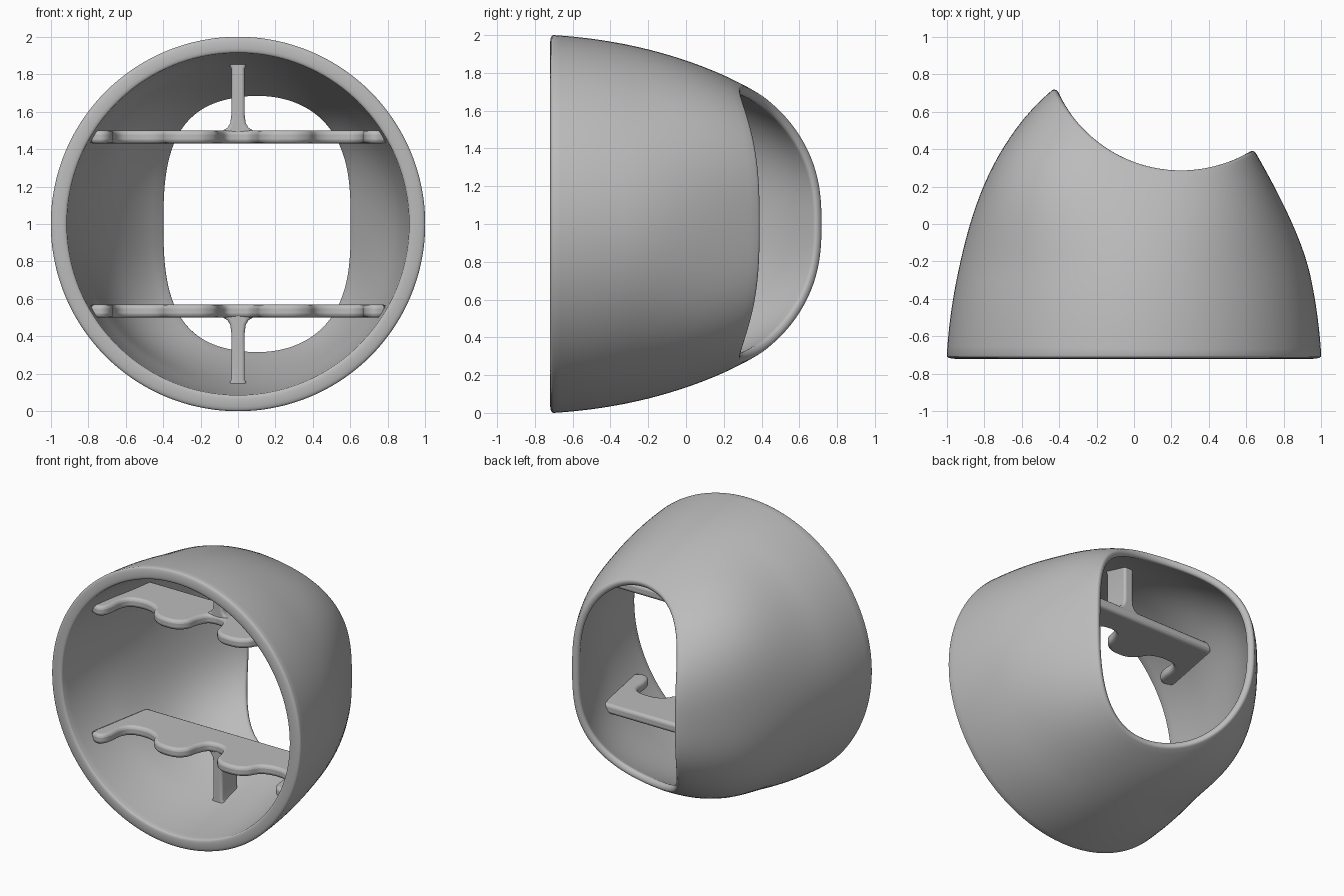
import bpy, bmesh, math
from mathutils import Vector

if "Cube" in bpy.data.objects:
    bpy.data.objects.remove(bpy.data.objects["Cube"])

grey = bpy.data.materials.new("plain grey")
grey.diffuse_color = (0.5, 0.5, 0.5, 1)
grey.use_nodes = True
grey.node_tree.nodes["Principled BSDF"].inputs["Base Color"].default_value = grey.diffuse_color

A, B, Y0 = 0.963, 1.765, -0.9      # mid-wall ellipsoid, revolved about the y axis
HALF, THIN = 0.043, 0.017          # half wall thickness, and its loss towards the opening
FRONT_CAP, RIM_CAP = 0.015, 0.022  # depth of the rounded edges
FRONT_Y = -0.72 + FRONT_CAP
CUT_X, CUT_Y, CUT_R = 0.25, 1.005, 0.72 + RIM_CAP   # upright cylinder cutting the opening
STEPS, ROWS, CAP = 144, 28, 8


def wall_point(y, ang):
    """Round at the front, slightly squared and lopsided towards the back."""
    r = A * math.sqrt(max(0.0, 1 - ((y - Y0) / B) ** 2))
    t = min(1, max(0, (y + 0.3) / 0.7))
    w = t * t * (3 - 2 * t)
    g = 0.033 - 0.011 * math.cos(2 * ang) - 0.044 * math.cos(4 * ang) - 0.0425 * math.cos(ang)
    r *= 1 + w * g
    return Vector((r * math.cos(ang), y, r * math.sin(ang)))


def wall_normal(y, ang, e=0.002):
    dy = wall_point(y + e, ang) - wall_point(y - e, ang)
    da = wall_point(y, ang + e) - wall_point(y, ang - e)
    n = dy.cross(da).normalized()
    return n if n.dot(Vector((math.cos(ang), 0, math.sin(ang)))) > 0 else -n


def rim_y(ang):
    """Depth at which the wall first meets the cutting cylinder."""
    def inside(y):
        p = wall_point(y, ang)
        return (p.x - CUT_X) ** 2 + (p.y - CUT_Y) ** 2 < CUT_R ** 2
    y = 0.0
    while not inside(y) and y < 0.84:
        y += 0.01
    lo, hi = y - 0.01, y
    for _ in range(25):
        mid = (lo + hi) / 2
        lo, hi = (lo, mid) if inside(mid) else (mid, hi)
    return lo


def finish(bm, name):
    bmesh.ops.recalc_face_normals(bm, faces=bm.faces)
    me = bpy.data.meshes.new(name)
    bm.to_mesh(me)
    bm.free()
    me.materials.append(grey)
    ob = bpy.data.objects.new(name, me)
    bpy.context.collection.objects.link(ob)
    return ob


def shade(ob, deg=40):
    bpy.ops.object.select_all(action='DESELECT')
    ob.select_set(True)
    bpy.context.view_layer.objects.active = ob
    bpy.ops.object.shade_smooth_by_angle(angle=math.radians(deg))


def cap(p, side, d, depth, power):
    """Rounded edge running from p + side over to p - side."""
    pts = []
    for k in range(1, CAP):
        f = math.pi * k / CAP
        c = math.copysign(abs(math.cos(f)) ** power, math.cos(f))
        pts.append(p + side * c + d * depth * math.sin(f) ** power)
    return pts


# Shell: one closed wall section for each angle
def section(ang):
    end, e = rim_y(ang), 0.01
    ys = [FRONT_Y + (end - FRONT_Y) * i / ROWS for i in range(ROWS + 1)]
    line = [wall_point(y, ang) for y in ys]
    offs = [wall_normal(y, ang) * (HALF - THIN * (i / ROWS) ** 2) for i, y in enumerate(ys)]
    outer = [p + o for p, o in zip(line, offs)]
    inner = [p - o for p, o in zip(line, offs)]
    along = wall_point(rim_y(ang + e), ang + e) - wall_point(rim_y(ang - e), ang - e)
    d = offs[-1].cross(along).normalized()
    if d.y < 0:
        d = -d
    rim = cap(line[-1], offs[-1], d, RIM_CAP, 0.9)
    front = cap(line[0], -offs[0], Vector((0, -1, 0)), FRONT_CAP, 0.8)
    return outer + rim + inner[::-1] + front


bm = bmesh.new()
rings = [[bm.verts.new(p + Vector((0, 0, 1))) for p in section(2 * math.pi * s / STEPS)]
         for s in range(STEPS)]
for s in range(STEPS):
    a, b = rings[s], rings[(s + 1) % STEPS]
    for i in range(len(a)):
        j = (i + 1) % len(a)
        bm.faces.new((a[i], a[j], b[j], b[i]))
shade(finish(bm, "shell"), 60)


def spline(pts, n=5):
    """Smooth line through the given points."""
    q = [Vector(p) for p in pts]
    q = [q[0] * 2 - q[1]] + q + [q[-1] * 2 - q[-2]]
    out = []
    for i in range(1, len(q) - 2):
        p0, p1, p2, p3 = q[i - 1:i + 3]
        for k in range(n):
            t = k / n
            out.append(0.5 * (2 * p1 + (p2 - p0) * t + (2 * p0 - 5 * p1 + 4 * p2 - p3) * t**2
                              + (3 * p1 - p0 - 3 * p2 + p3) * t**3))
    return out + [q[-2]]


def prism(name, pts, push, width):
    bm = bmesh.new()
    f = bm.faces.new([bm.verts.new(p) for p in pts])
    ext = bmesh.ops.extrude_face_region(bm, geom=[f])
    bmesh.ops.translate(bm, vec=push, verts=[v for v in ext["geom"] if isinstance(v, bmesh.types.BMVert)])
    ob = finish(bm, name)
    m = ob.modifiers.new("round", 'BEVEL')
    m.width, m.segments, m.limit_method = width, 3, 'ANGLE'
    m.angle_limit = math.radians(50)
    m.use_clamp_overlap = False
    shade(ob)


# Right half of the scalloped shelf edge: middle recess, tab, side recess, end prong
edge = spline([(0, -.245), (.06, -.26), (.095, -.325), (.12, -.41), (.18, -.46), (.25, -.47),
               (.32, -.46), (.38, -.42), (.42, -.36), (.48, -.33), (.56, -.325), (.625, -.345),
               (.66, -.40), (.67, -.49), (.69, -.55), (.735, -.575), (.80, -.55)])
half = [(p.x, p.y) for p in edge] + [(.705, -.045)]
outline = half + [(-x, y) for x, y in half[:0:-1]]

# Right half of the post, flared where it joins the shelf and the wall
post = [(.085, .475), (.08, .5), (.055, .515), (.041, .54), (.036, .58), (.036, .83), (.045, .85), (.055, .87)]
post = post + [(-x, z) for x, z in post[::-1]]

for side, label in ((1, "upper"), (-1, "lower")):
    prism(label + "_shelf", [(x, y, 1 + side * 0.43) for x, y in outline],
          (0, 0, side * 0.07), 0.022)
    prism(label + "_post", [(x, -.24, 1 + side * z) for x, z in post], (0, .19, 0), 0.015)
